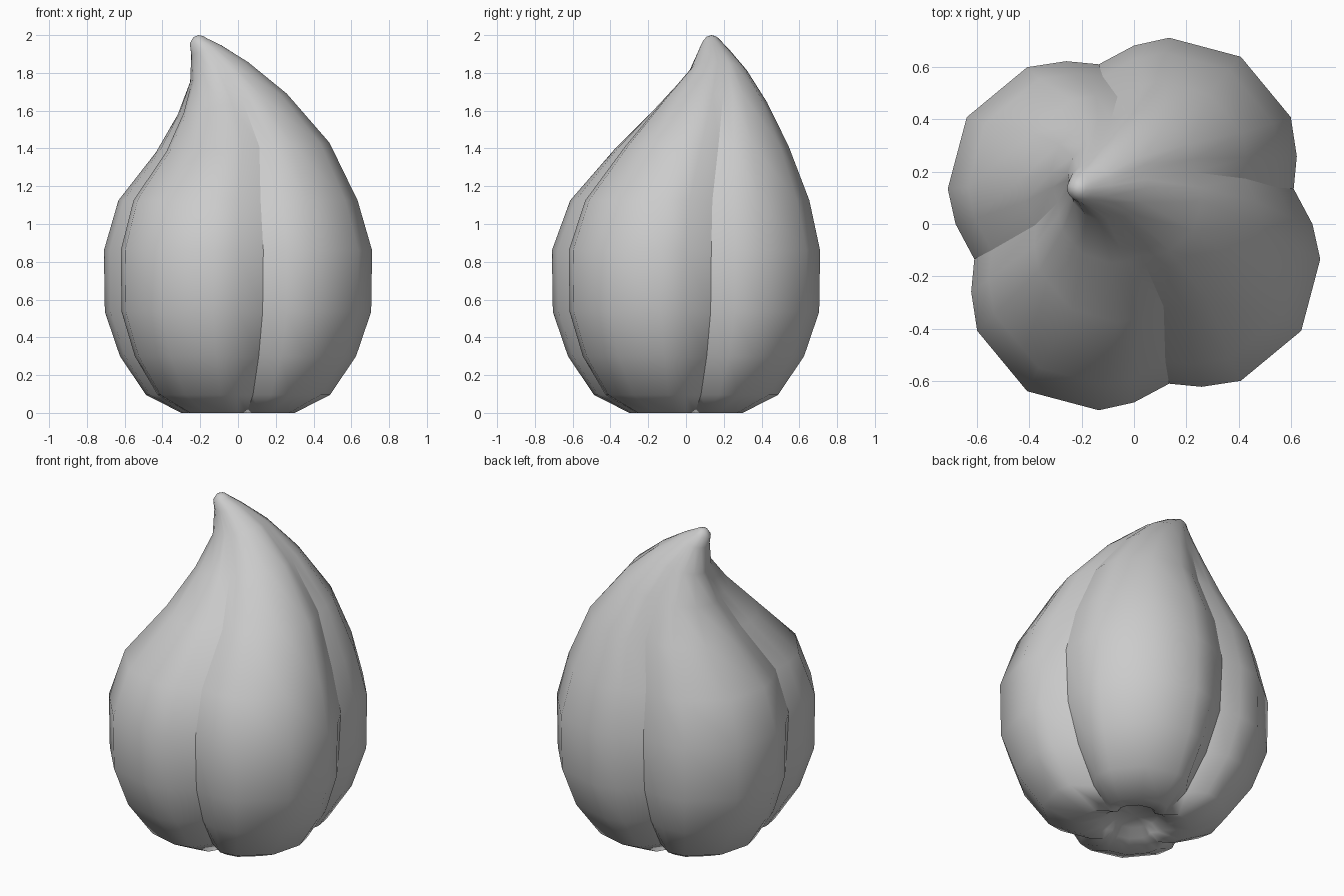
import bpy, bmesh, math

if "Cube" in bpy.data.objects:
    bpy.data.objects.remove(bpy.data.objects["Cube"])

# One lobe of the cross-section (valley first), repeated by quarter turns
LOBE = [(-0.135, 0.613), (0.0, 0.685), (0.135, 0.715),
        (0.41, 0.642), (0.602, 0.41), (0.625, 0.26)]
section = []
for turn in range(4):
    for x, y in LOBE:
        for _ in range(turn):
            x, y = y, -x
        section.append((x, y))
N = len(section)

# Rings: centre x, y, z, half width, tilt (dz/dx), roundness, valley depth factor
RINGS = [
    (0.0, 0.0, 0.07, 0.13, 0.0, 0.6, 1.0),
    (0.0, 0.0, 0.03, 0.18, 0.0, 0.2, 0.9),
    (0.0, 0.0, 0.0, 0.30, 0.0, 0.0, 0.82),
    (0.0, 0.0, 0.095, 0.487, 0.0, 0.0, 0.86),
    (0.0, 0.0, 0.30, 0.625, 0.0, 0.0, 0.93),
    (0.0, 0.0, 0.535, 0.705, 0.0, 0.0, 0.98),
    (0.0, 0.0, 0.86, 0.71, 0.0, 0.0, 1.0),
    (0.0, 0.02, 1.125, 0.633, 0.0, 0.0, 1.0),
    (0.025, 0.085, 1.405, 0.46, 0.055, 0.1, 1.0),
    (-0.03, 0.14, 1.635, 0.29, 0.19, 0.3, 1.0),
    (-0.10, 0.168, 1.805, 0.155, 0.34, 0.6, 1.0),
    (-0.168, 0.148, 1.922, 0.08, 0.30, 1.0, 1.0),
    (-0.207, 0.137, 1.968, 0.048, 0.25, 1.0, 1.0),
    (-0.210, 0.136, 1.992, 0.026, 0.1, 1.0, 1.0),
]

bm = bmesh.new()
rings = []
for cx, cy, cz, half, tilt, rnd, depth in RINGS:
    ring = []
    for i, (x, y) in enumerate(section):
        r, a = math.hypot(x, y), math.atan2(y, x)
        if i % 6 == 0:
            r *= depth
        r = (r * (1 - rnd) + 0.715 * rnd) * half / 0.715
        dx, dy = r * math.cos(a), r * math.sin(a)
        ring.append(bm.verts.new((cx + dx, cy + dy, cz + tilt * dx)))
    rings.append(ring)

# Skin between rings
for lo, hi in zip(rings, rings[1:]):
    for i in range(N):
        j = (i + 1) % N
        bm.faces.new((lo[i], hi[i], hi[j], lo[j]))

# Rounded tip and recessed base
tip = bm.verts.new((-0.21, 0.136, 2.0))
base = bm.verts.new((0.0, 0.0, 0.075))
for i in range(N):
    j = (i + 1) % N
    bm.faces.new((rings[-1][i], tip, rings[-1][j]))
    bm.faces.new((rings[0][j], base, rings[0][i]))

bmesh.ops.recalc_face_normals(bm, faces=bm.faces[:])
for f in bm.faces:
    f.smooth = True

# Sharp creases along the four valleys
for lo, hi in zip(rings[1:9], rings[2:10]):
    for i in range(0, N, 6):
        bm.edges.get((lo[i], hi[i])).smooth = False

mesh = bpy.data.meshes.new("lobed_bulb")
bm.to_mesh(mesh)
bm.free()
bulb = bpy.data.objects.new("lobed_bulb", mesh)
bpy.context.collection.objects.link(bulb)
